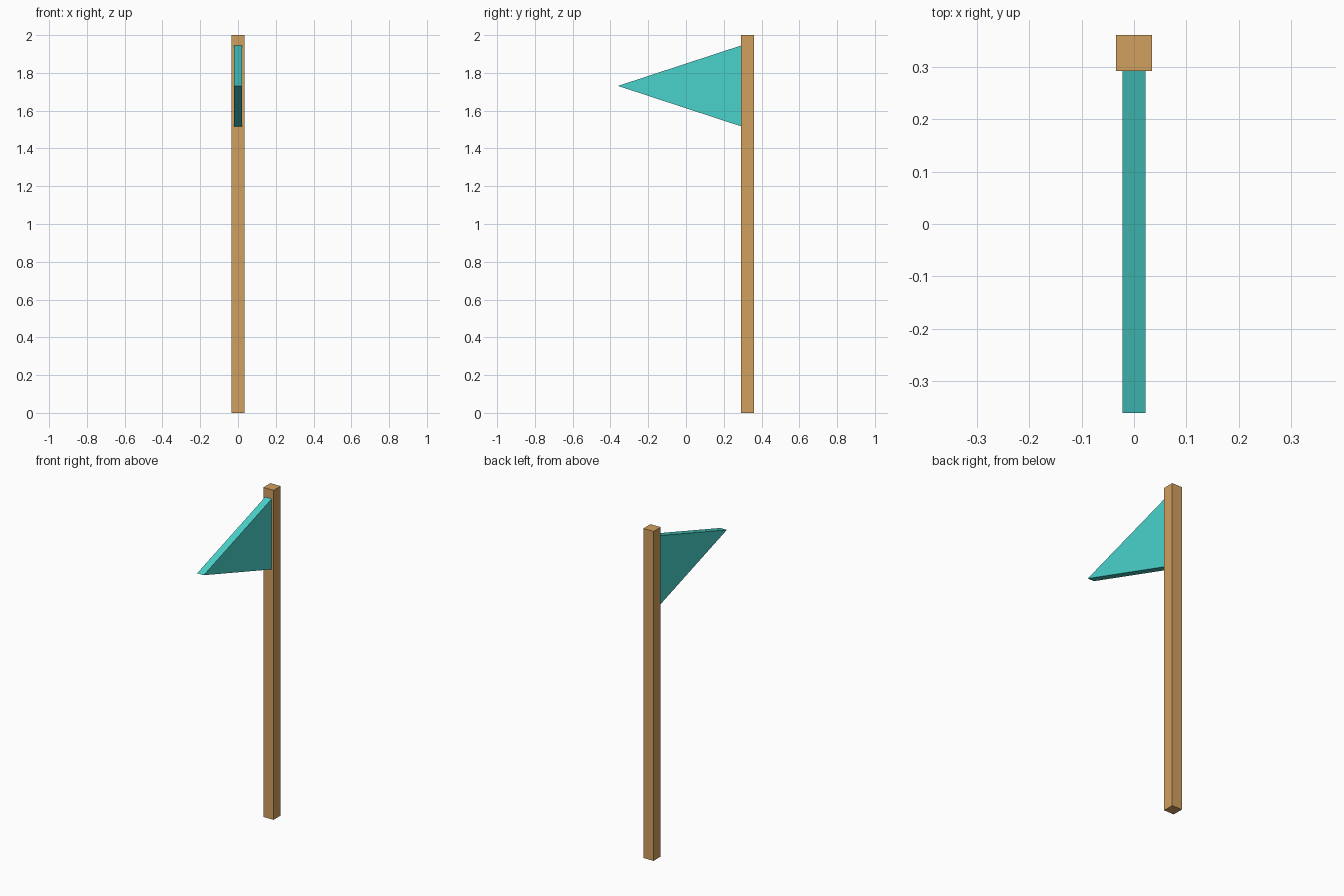
import bpy
import bmesh
from mathutils import Vector

cube = bpy.data.objects.get("Cube")
if cube:
    bpy.data.objects.remove(cube, do_unlink=True)


def make_material(name, rgb):
    mat = bpy.data.materials.new(name)
    mat.use_nodes = True
    colour = (*rgb, 1.0)
    mat.diffuse_color = colour
    mat.node_tree.nodes["Principled BSDF"].inputs["Base Color"].default_value = colour
    return mat


def extrude_profile(name, profile, start, direction, mat):
    """Solid made by sweeping a flat outline along a direction."""
    bm = bmesh.new()
    face = bm.faces.new([bm.verts.new(Vector(p) + Vector(start)) for p in profile])
    result = bmesh.ops.extrude_face_region(bm, geom=[face], use_keep_orig=True)
    moved = [g for g in result["geom"] if isinstance(g, bmesh.types.BMVert)]
    bmesh.ops.translate(bm, verts=moved, vec=direction)
    bmesh.ops.recalc_face_normals(bm, faces=bm.faces)
    mesh = bpy.data.meshes.new(name)
    bm.to_mesh(mesh)
    bm.free()
    mesh.materials.append(mat)
    obj = bpy.data.objects.new(name, mesh)
    bpy.context.collection.objects.link(obj)
    return obj


wood = make_material("warm wood", (0.63, 0.35, 0.115))
teal = make_material("teal cloth", (0.068, 0.65, 0.60))

HALF_POLE = 0.034
POLE_Y = 0.326
HALF_FLAG = 0.022
FRONT_TIP = -0.36

# Square pole at the back
h = HALF_POLE
square = [(-h, -h, 0), (h, -h, 0), (h, h, 0), (-h, h, 0)]
extrude_profile("pole", square, (0, POLE_Y, 0), (0, 0, 2), wood)

# Triangular pennant pointing forward
seam = POLE_Y - HALF_POLE
triangle = [(0, seam, 1.517), (0, seam, 1.945), (0, FRONT_TIP, 1.731)]
extrude_profile("pennant", triangle, (-HALF_FLAG, 0, 0), (2 * HALF_FLAG, 0, 0), teal)
